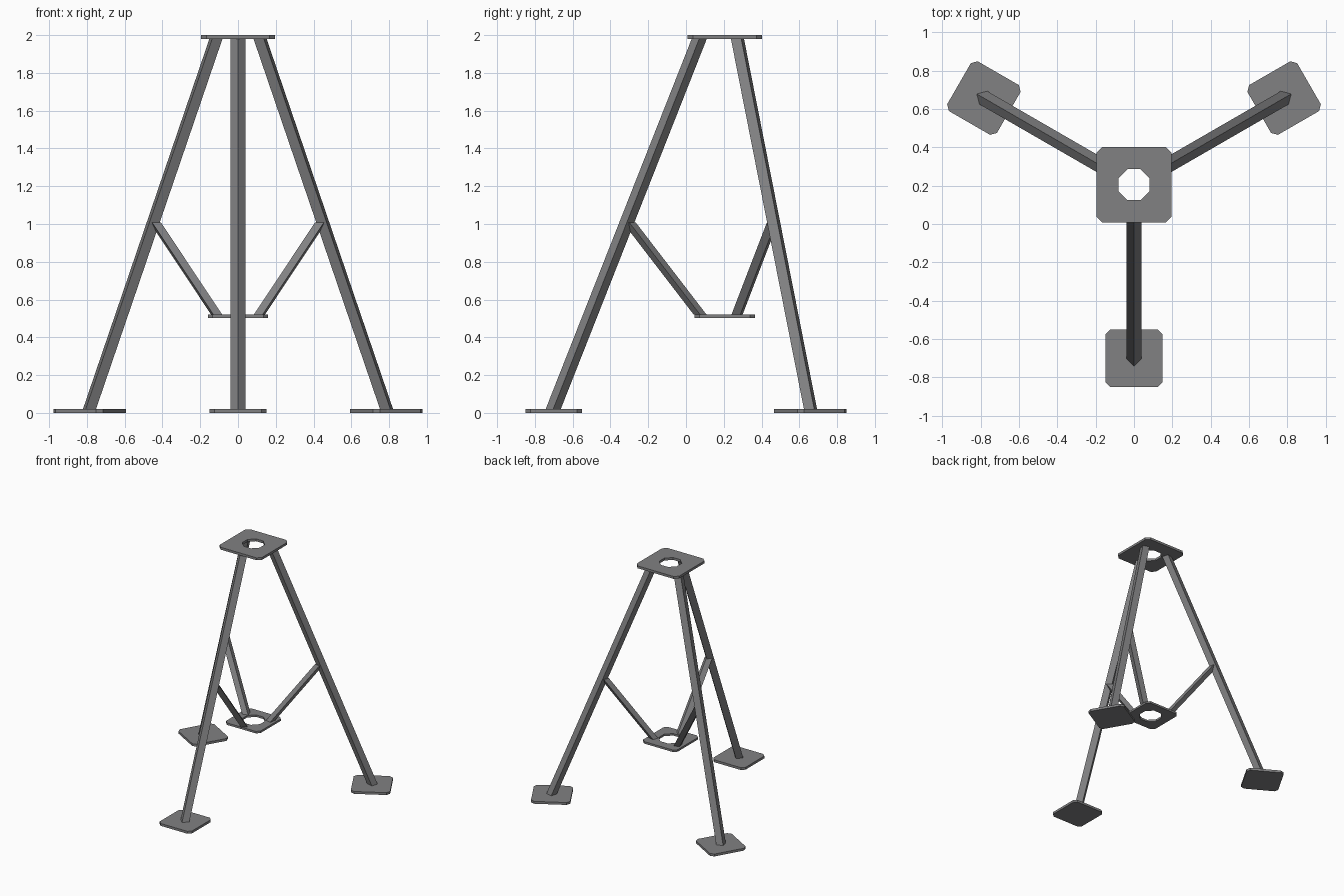
import bpy, bmesh, math
from mathutils import Matrix

if "Cube" in bpy.data.objects:
    bpy.data.objects.remove(bpy.data.objects["Cube"])

AXIS_Y = 0.205  # the tripod's vertical axis

steel = bpy.data.materials.new("grey_steel")
steel.diffuse_color = (0.22, 0.22, 0.225, 1)
steel.use_nodes = True
steel.node_tree.nodes["Principled BSDF"].inputs["Base Color"].default_value = steel.diffuse_color


def finish(name, bm, matrix):
    bmesh.ops.recalc_face_normals(bm, faces=bm.faces)
    me = bpy.data.meshes.new(name)
    bm.to_mesh(me)
    bm.free()
    me.materials.append(steel)
    ob = bpy.data.objects.new(name, me)
    ob.matrix_world = matrix
    bpy.context.collection.objects.link(ob)


def plate(name, half, cut, z0, z1, matrix, hole=0):
    """Square plate with clipped corners and an optional octagonal hole."""
    bm = bmesh.new()
    h, k = half, half - cut
    outline = [(h, -k), (h, k), (k, h), (-k, h), (-h, k), (-h, -k), (-k, -h), (k, -h)]
    outer = [bm.verts.new((x, y, z0)) for x, y in outline]
    if hole:
        r = hole / math.cos(math.pi / 8)
        angles = [math.radians(-22.5 + 45 * i) for i in range(8)]
        inner = [bm.verts.new((r * math.cos(a), r * math.sin(a), z0)) for a in angles]
        for i in range(8):
            j = (i + 1) % 8
            bm.faces.new((outer[i], outer[j], inner[j], inner[i]))
    else:
        bm.faces.new(outer)
    top = bmesh.ops.extrude_face_region(bm, geom=bm.faces[:])["geom"]
    bmesh.ops.translate(bm, vec=(0, 0, z1 - z0),
                        verts=[v for v in top if isinstance(v, bmesh.types.BMVert)])
    finish(name, bm, matrix)


def strut(name, r0, z0, r1, z1, half, matrix):
    """Diamond-section bar leaning outward along -y, with level ends."""
    bm = bmesh.new()
    section = [(half, 0), (0, half), (-half, 0), (0, -half)]
    low, high = [[bm.verts.new((x, y - r, z)) for x, y in section]
                 for r, z in ((r0, z0), (r1, z1))]
    bm.faces.new(low)
    bm.faces.new(high)
    for i in range(4):
        j = (i + 1) % 4
        bm.faces.new((low[i], low[j], high[j], high[i]))
    finish(name, bm, matrix)


centre = Matrix.Translation((0, AXIS_Y, 0))

# Top and lower plates with holes
plate("top_plate", 0.197, 0.03, 1.98, 2.0, centre, hole=0.081)
plate("lower_plate", 0.16, 0.026, 0.503, 0.52, centre, hole=0.085)

# Three legs, each with a foot pad and an inner brace
for i, side in enumerate(("front", "right", "left")):
    turn = centre @ Matrix.Rotation(math.radians(120 * i), 4, 'Z')
    strut(side + "_leg", 0.908, 0.02, 0.135, 1.98, 0.04, turn)
    strut(side + "_brace", 0.13, 0.52, 0.505, 1.008, 0.034, turn)
    plate(side + "_foot", 0.15, 0.026, 0, 0.02,
          turn @ Matrix.Translation((0, -0.905, 0)))
